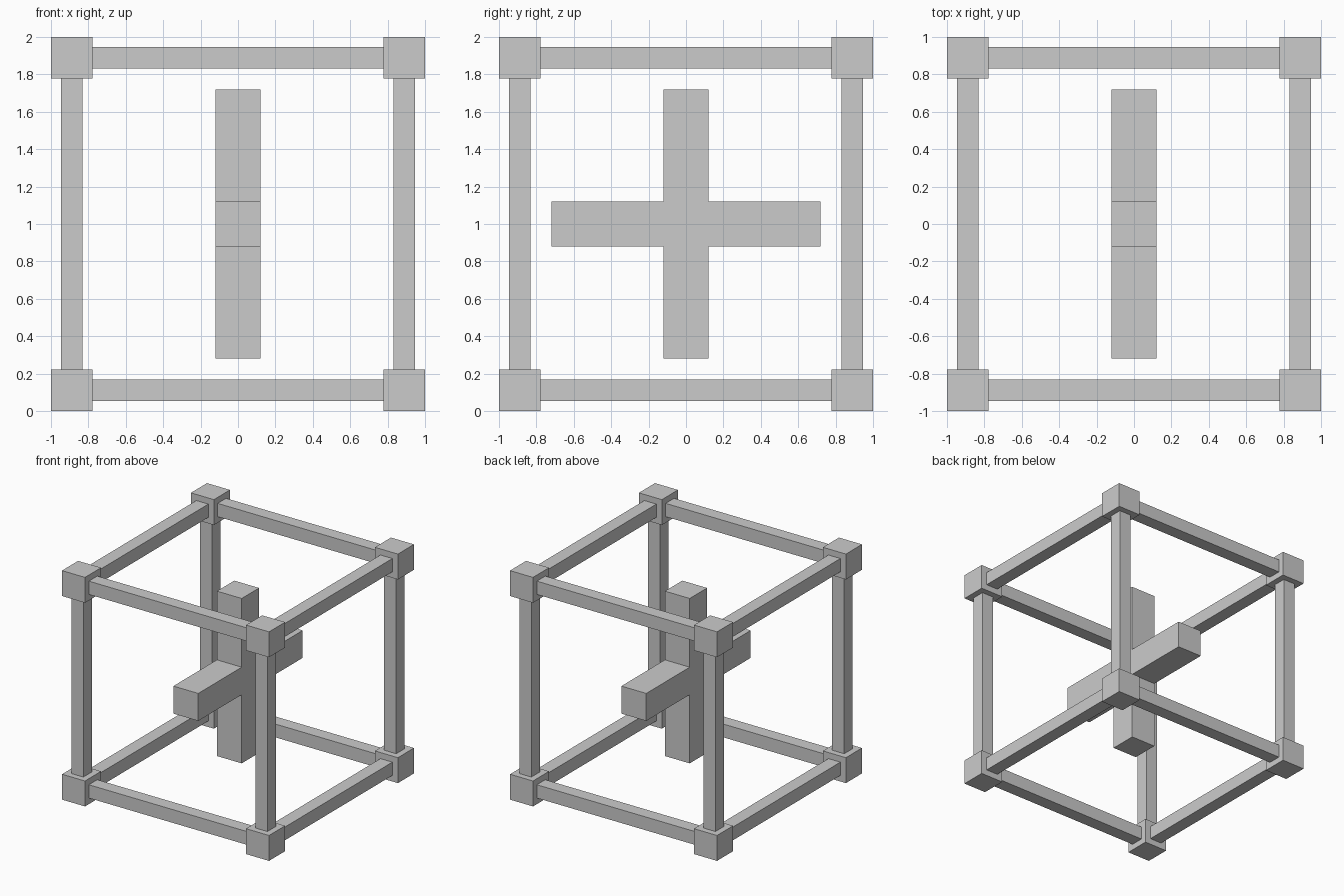
import bpy, bmesh
from itertools import product

if "Cube" in bpy.data.objects:
    bpy.data.objects.remove(bpy.data.objects["Cube"])

CORNER = 0.222       # corner block size
BAR = 0.116          # frame bar thickness
C = 1 - CORNER / 2   # distance of frame axes from the centre


def box(name, centre, size):
    bpy.ops.mesh.primitive_cube_add(size=1, location=centre)
    ob = bpy.context.object
    ob.name = name
    ob.scale = size
    bpy.ops.object.transform_apply(location=False, rotation=False, scale=True)
    return ob


# Corner blocks
for x, y, z in product((-C, C), repeat=3):
    box("corner_block", (x, y, z + 1), (CORNER,) * 3)

# Twelve frame bars, ending at the blocks
for axis in range(3):
    for a, b in product((-C, C), repeat=2):
        centre = [a, b]
        centre.insert(axis, 0)
        size = [BAR, BAR]
        size.insert(axis, 2 - 2 * CORNER)
        centre[2] += 1
        box("frame_bar_" + "xyz"[axis], centre, size)

# Floating cross in the middle: one profile extruded along x
w, r = 0.12, 0.72
profile = [(-w, -r), (w, -r), (w, -w), (r, -w), (r, w), (w, w),
           (w, r), (-w, r), (-w, w), (-r, w), (-r, -w), (-w, -w)]
bm = bmesh.new()
face = bm.faces.new([bm.verts.new((-w, y, z + 1)) for y, z in profile])
ext = bmesh.ops.extrude_face_region(bm, geom=[face], use_keep_orig=True)
bmesh.ops.translate(bm, vec=(2 * w, 0, 0),
                    verts=[v for v in ext["geom"] if isinstance(v, bmesh.types.BMVert)])
bmesh.ops.recalc_face_normals(bm, faces=bm.faces)
mesh = bpy.data.meshes.new("centre_cross")
bm.to_mesh(mesh)
bm.free()
bpy.context.collection.objects.link(bpy.data.objects.new("centre_cross", mesh))
